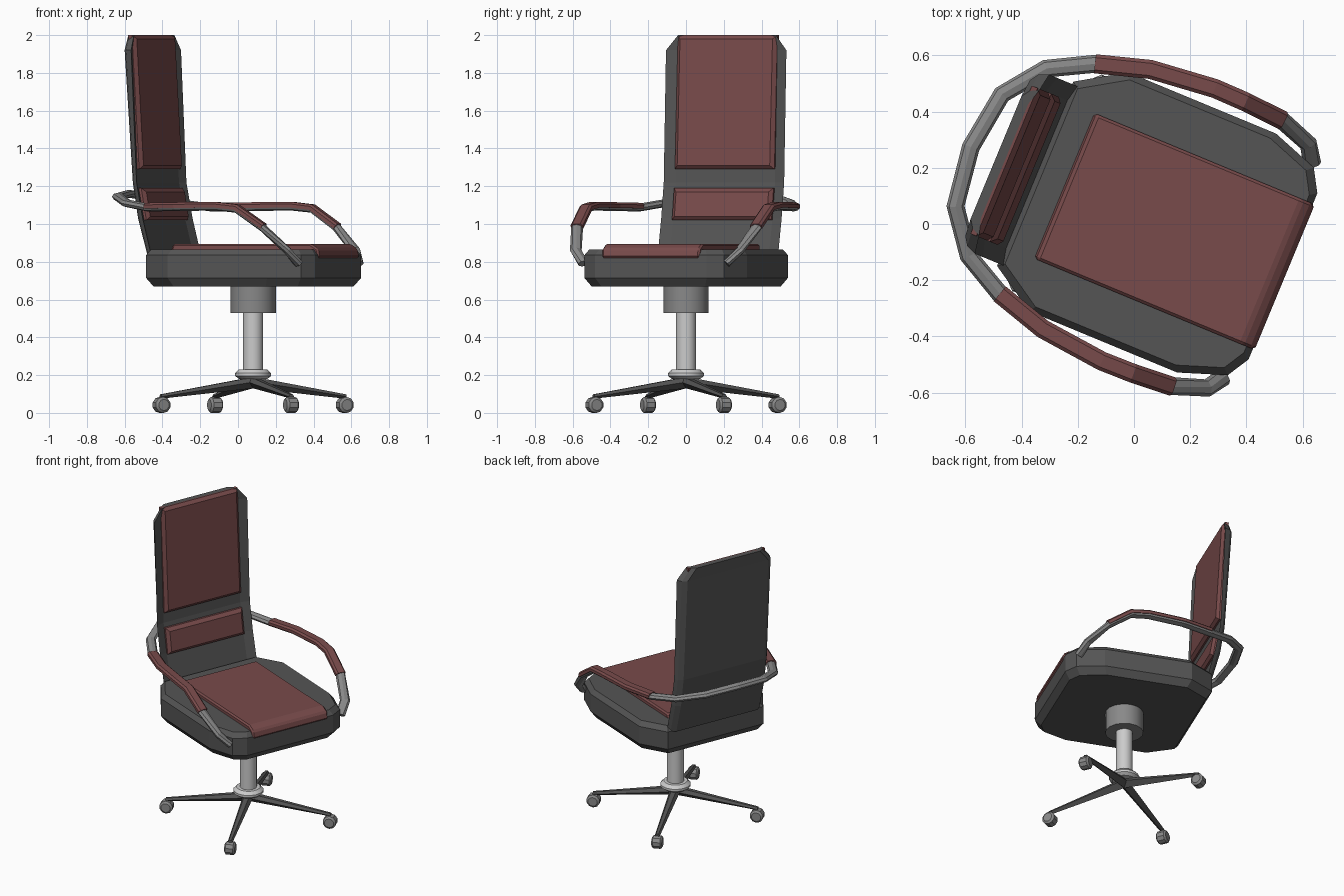
import bpy, bmesh, math
from mathutils import Matrix, Vector

if "Cube" in bpy.data.objects:
    bpy.data.objects.remove(bpy.data.objects["Cube"])

# Chair is modelled facing +x, then turned and shifted into place
PLACE = Matrix.Translation((0.08, 0, 0)) @ Matrix.Rotation(math.radians(-22.5), 4, 'Z')


def material(name, rgb):
    m = bpy.data.materials.new(name)
    m.diffuse_color = (*rgb, 1)
    m.use_nodes = True
    m.node_tree.nodes["Principled BSDF"].inputs["Base Color"].default_value = m.diffuse_color
    return m


RED = material("red_fabric", (0.19, 0.07, 0.07))
DARK = material("dark_shell", (0.09, 0.09, 0.09))
STEEL = material("grey_steel", (0.25, 0.25, 0.25))


def loft(name, rings, mat=None, xf=Matrix(), bevel=0, smooth=False):
    """Skin a list of equal-length closed rings and cap both ends."""
    bm = bmesh.new()
    vs = [[bm.verts.new(p) for p in r] for r in rings]
    n = len(rings[0])
    for a, b in zip(vs, vs[1:]):
        for i in range(n):
            j = (i + 1) % n
            bm.faces.new((a[i], a[j], b[j], b[i]))
    bm.faces.new(vs[0][::-1])
    bm.faces.new(vs[-1])
    bmesh.ops.recalc_face_normals(bm, faces=bm.faces)
    bm.transform(PLACE @ xf)
    me = bpy.data.meshes.new(name)
    bm.to_mesh(me)
    bm.free()
    ob = bpy.data.objects.new(name, me)
    bpy.context.collection.objects.link(ob)
    if mat:
        me.materials.append(mat)
    if bevel:
        b = ob.modifiers.new("bevel", 'BEVEL')
        b.width, b.segments = bevel, 1
    if smooth:
        bpy.ops.object.select_all(action='DESELECT')
        ob.select_set(True)
        bpy.context.view_layer.objects.active = ob
        bpy.ops.object.shade_smooth_by_angle(angle=math.radians(35))
    return ob


def lathe(name, profile, sides, mat=None, xf=Matrix()):
    rings = [[(r * math.cos(2 * math.pi * i / sides), r * math.sin(2 * math.pi * i / sides), z)
              for i in range(sides)] for r, z in profile]
    return loft(name, rings, mat, xf, smooth=True)


def extrude_side(name, profile, half, mat, bevel=0):
    """Extrude a side profile (x, z) across the chair's width."""
    return loft(name, [[(x, y, z) for x, z in profile] for y in (-half, half)], mat, bevel=bevel)


def sweep(name, path, section, mat=None):
    """Sweep a (side, up) section along a path, keeping it level."""
    pts = [Vector(p) for p in path]
    rings = []
    for i, p in enumerate(pts):
        d0 = (p - pts[i - 1]).normalized() if i else Vector()
        d1 = (pts[i + 1] - p).normalized() if i < len(pts) - 1 else Vector()
        t = (d0 + d1).normalized()
        side = t.cross(Vector((0, 0, 1))).normalized()
        up = side.cross(t)
        rings.append([p + side * s + up * h for s, h in section])
    return loft(name, rings, mat)


# Seat shell: ten-sided tray with chamfered edges
half = [(0.487, 0.32), (0.44, 0.40), (0.27, 0.46), (-0.30, 0.46), (-0.467, 0.355)]
outline = half + [(x, -y) for x, y in reversed(half)]
loft("seat", [[(x * s, y * s, z) for x, y in outline]
              for z, s in ((0.67, 0.93), (0.715, 1), (0.835, 1), (0.866, 0.95))], DARK)

# Seat cushion folding over the front edge
extrude_side("seat_cushion", [(-0.36, 0.85), (-0.345, 0.895), (0.445, 0.895), (0.485, 0.87),
                              (0.496, 0.82), (0.45, 0.82)], 0.28, RED, 0.01)

# Backrest shell with a slightly hollow front: (height, front, back, half width)
rings = []
for z, f, b, w in ((0.83, -0.44, -0.48, 0.345), (1.03, -0.49, -0.535, 0.345),
                   (1.22, -0.525, -0.565, 0.345), (1.92, -0.556, -0.612, 0.345),
                   (2.0, -0.567, -0.618, 0.28)):
    side = [(f - 0.018, w - 0.06), (f, w), (b + 0.02, w - 0.015), (b, w - 0.045)]
    rings.append([(x, y, z) for x, y in side] + [(x, -y, z) for x, y in reversed(side)])
loft("backrest", rings, DARK)


# Back pads with chamfered faces
def back_pad(name, z0, x0, z1, x1, half_w, thick):
    def rect(inset, out):
        k = inset / (z1 - z0)
        lo, hi = (x0 + (x1 - x0) * k, z0 + inset), (x1 + (x0 - x1) * k, z1 - inset)
        w = half_w - inset
        return [(lo[0] + out, -w, lo[1]), (lo[0] + out, w, lo[1]),
                (hi[0] + out, w, hi[1]), (hi[0] + out, -w, hi[1])]
    loft(name, [rect(0, -0.01), rect(0, thick * 0.4), rect(0.02, thick)], RED)


back_pad("upper_back_pad", 1.29, -0.547, 2.0, -0.588, 0.285, 0.03)
back_pad("lower_back_pad", 1.02, -0.506, 1.19, -0.535, 0.285, 0.03)

# Armrest hoop running from one front corner around the back to the other
arm = [(0.43, 0.41, 0.79), (0.39, 0.47, 0.86), (0.268, 0.513, 0.98), (0.12, 0.523, 1.08),
       (0.007, 0.525, 1.092), (-0.23, 0.50, 1.09), (-0.42, 0.443, 1.087)]
rear = [(-0.575, 0.36, 1.11), (-0.685, 0.215, 1.145)]
left = arm + rear
hoop = left + [(-0.715, 0, 1.16)] + [(x, -y, z) for x, y, z in reversed(left)]
tube = [(0.032 * math.cos(a), 0.021 * math.sin(a)) for a in (i * math.pi / 4 for i in range(8))]
sweep("armrest_hoop", hoop, tube, STEEL)

# Arm pads capping the hoop on each side
cap = [(-0.034, -0.005), (0.034, -0.005), (0.034, 0.014), (0.022, 0.025), (-0.022, 0.025), (-0.034, 0.014)]
for label, s in (("left", 1), ("right", -1)):
    sweep(label + "_arm_pad", [(x, y * s, z) for x, y, z in arm[2:]], cap, RED)

# Pedestal
lathe("seat_mount", [(0.12, 0.53), (0.12, 0.68)], 16, STEEL)
lathe("column", [(0.053, 0.18), (0.053, 0.54)], 16)
lathe("collar", [(0.075, 0.18), (0.095, 0.195), (0.095, 0.21), (0.075, 0.23)], 16)

# Four tapered legs with casters, set diagonally to the seat
for i in range(4):
    turn = Matrix.Rotation(math.pi / 4 + i * math.pi / 2, 4, 'Z')
    loft(f"leg_{i + 1}", [[(x, 0, lo), (x, w, mid), (x, w * 0.5, hi), (x, -w * 0.5, hi), (x, -w, mid)]
                          for x, w, lo, mid, hi in ((0, 0.034, 0.13, 0.165, 0.19),
                                                    (0.53, 0.016, 0.075, 0.086, 0.098))],
         DARK, turn)
    lathe(f"caster_{i + 1}", [(0.03, -0.034), (0.043, -0.024), (0.043, 0.024), (0.03, 0.034)], 10, STEEL,
          turn @ Matrix.Translation((0.525, 0, 0.042)) @ Matrix.Rotation(math.pi / 2, 4, 'X')
          @ Matrix.Rotation(math.pi / 10, 4, 'Z'))
